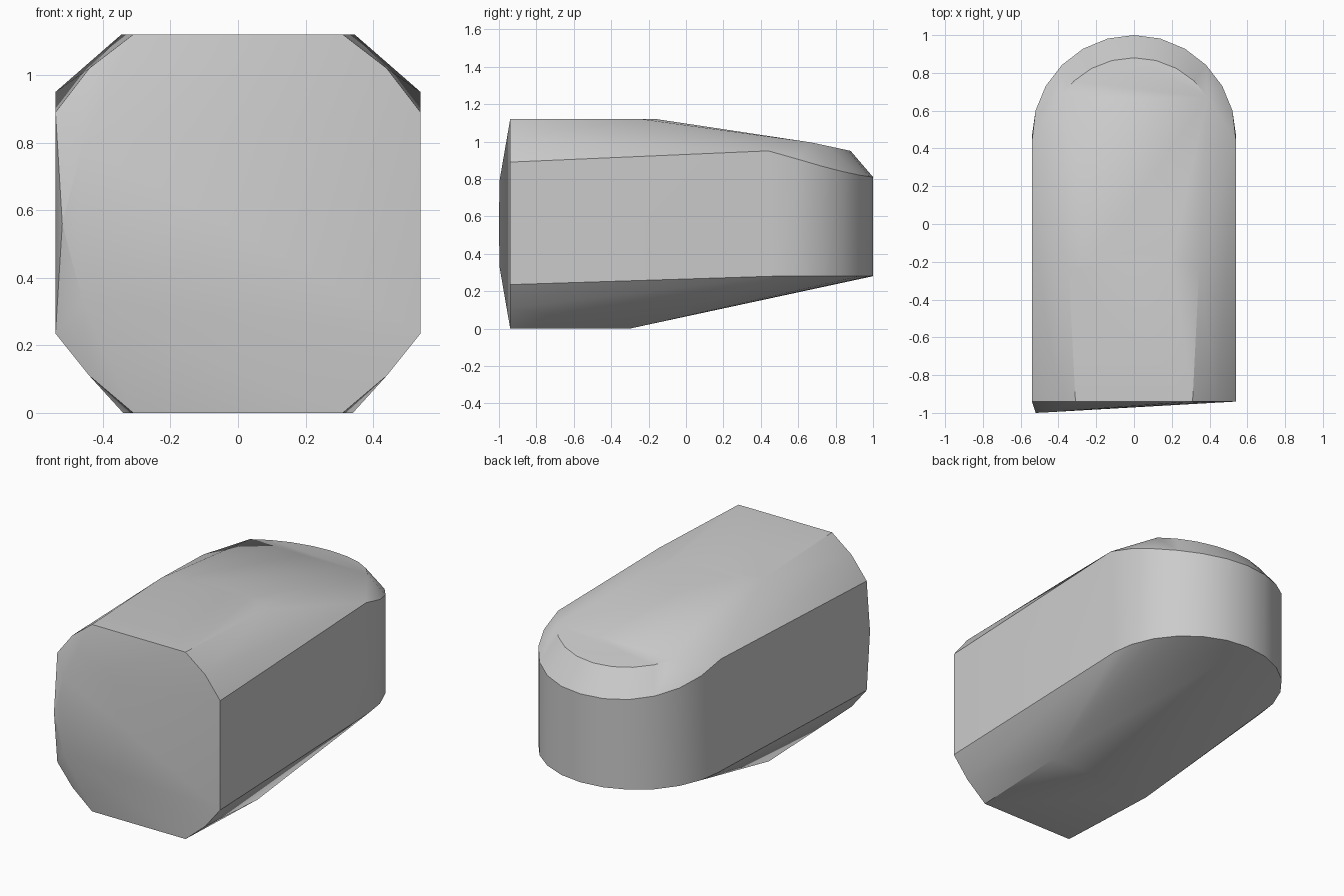
import bpy, bmesh, math

cube = bpy.data.objects.get("Cube")
if cube:
    bpy.data.objects.remove(cube, do_unlink=True)

mat = bpy.data.materials.new("plain_grey")
mat.use_nodes = True
grey = (0.6, 0.6, 0.6, 1)
mat.diffuse_color = grey
mat.node_tree.nodes["Principled BSDF"].inputs["Base Color"].default_value = grey


def both(points):
    """Return the points together with their mirror images across x = 0."""
    return [(s * x, y, z) for x, y, z in points for s in (1, -1)]


# Chamfered front outline
front = both([(0.54, -0.94, 0.235), (0.54, -0.94, 0.89), (0.44, -0.94, 1.02),
              (0.31, -0.94, 1.12), (0.31, -0.94, 0), (0.44, -0.94, 0.11)])
# Shallow bulge on the right of the front
bulge = [(-0.46, -0.997, 0.33), (-0.46, -0.997, 0.79), (-0.52, -1, 0.56)]
# Ends of the flat top and bottom, and the shoulders
body = both([(0.345, -0.24, 1.12), (0.2, -0.16, 1.12), (0.34, -0.3, 0),
             (0.54, 0.44, 0.95), (0.54, 0.47, 0.28)])
# Rounded back wall and the inset rim of the sloping roof
wall, roof = [], []
for i in range(1, 12):
    a = math.pi * i / 12
    c, s = math.cos(a), math.sin(a)
    x, y = 0.54 * c, 0.46 + 0.54 * s
    wall += [(x, y, 0.28), (x, y, 0.81 + 0.14 * (1 - s) ** 1.3)]
    if 2 <= i <= 10:
        roof.append((0.45 * c, 0.46 + 0.42 * s, 0.95 + 0.09 * (1 - s)))

# Convex shell around all the outlines
bm = bmesh.new()
for p in front + bulge + body + wall + roof:
    bm.verts.new(p)
hull = bmesh.ops.convex_hull(bm, input=bm.verts)
bmesh.ops.delete(bm, geom=[v for v in bm.verts if not v.link_faces], context='VERTS')
bmesh.ops.dissolve_limit(bm, angle_limit=math.radians(1), verts=bm.verts, edges=bm.edges)
bmesh.ops.recalc_face_normals(bm, faces=bm.faces)
mesh = bpy.data.meshes.new("rounded_block")
bm.to_mesh(mesh)
bm.free()
mesh.materials.append(mat)
block = bpy.data.objects.new("rounded_block", mesh)
bpy.context.collection.objects.link(block)

# Smooth the curved back while keeping the chamfers crisp
bpy.context.view_layer.objects.active = block
block.select_set(True)
bpy.ops.object.shade_smooth_by_angle(angle=math.radians(30))
